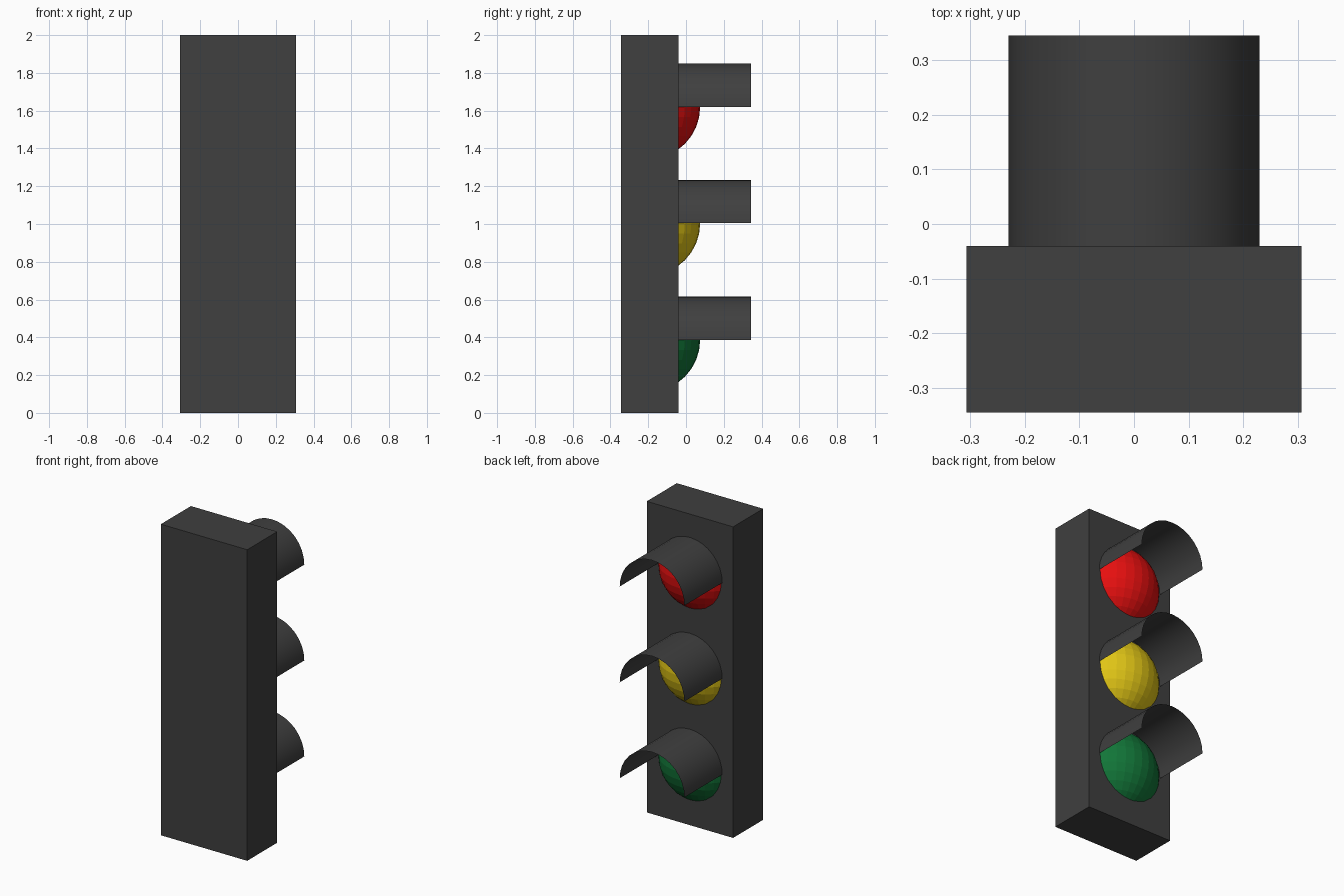
import bpy, bmesh, math
from mathutils import Matrix, Vector

if "Cube" in bpy.data.objects:
    bpy.data.objects.remove(bpy.data.objects["Cube"])

FACE_Y = -0.04                      # front plane of the housing
CENTRES = [1.62, 1.004, 0.387]      # lamp heights
VISOR_R, VISOR_END = 0.23, 0.345
RIM_R, BULGE = 0.225, 0.115         # lens rim radius and height


def material(name, rgb):
    m = bpy.data.materials.new(name)
    m.diffuse_color = (*rgb, 1)
    m.use_nodes = True
    m.node_tree.nodes["Principled BSDF"].inputs["Base Color"].default_value = m.diffuse_color
    return m


def finish(bm, name, mat):
    me = bpy.data.meshes.new(name)
    bm.to_mesh(me)
    bm.free()
    me.materials.append(mat)
    ob = bpy.data.objects.new(name, me)
    bpy.context.collection.objects.link(ob)
    return ob


black = material("charcoal", (0.05, 0.05, 0.05))
colours = [("red", (0.80, 0.005, 0.005)),
           ("yellow", (0.75, 0.56, 0.008)),
           ("green", (0.006, 0.18, 0.04))]

# Housing box
bm = bmesh.new()
bmesh.ops.create_cube(bm, size=1, matrix=Matrix.Translation((0, -0.1925, 1))
                      @ Matrix.Diagonal((0.614, 0.305, 2, 1)))
finish(bm, "housing", black)


def lens(name, z, mat):
    # Sphere cut down to the cap that bulges out of the housing
    r = (RIM_R ** 2 + BULGE ** 2) / (2 * BULGE)
    bm = bmesh.new()
    bmesh.ops.create_uvsphere(bm, u_segments=32, v_segments=16, radius=r,
                              matrix=Matrix.Translation((0, FACE_Y + BULGE - r, z)))
    bmesh.ops.bisect_plane(bm, geom=bm.verts[:] + bm.edges[:] + bm.faces[:],
                           plane_co=Vector((0, FACE_Y - 0.002, 0)),
                           plane_no=Vector((0, 1, 0)), clear_inner=True)
    finish(bm, name, mat)


def visor(name, z, steps=16):
    # Thin half-cylinder hood over the lens
    bm = bmesh.new()
    rows = []
    for i in range(steps + 1):
        a = math.pi * i / steps
        x, h = VISOR_R * math.cos(a), z + VISOR_R * math.sin(a)
        rows.append((bm.verts.new((x, FACE_Y, h)), bm.verts.new((x, VISOR_END, h))))
    for (a, b), (c, d) in zip(rows, rows[1:]):
        bm.faces.new((a, c, d, b)).smooth = True
    bmesh.ops.recalc_face_normals(bm, faces=bm.faces)
    if sum((f.normal.z for f in bm.faces)) < 0:
        bmesh.ops.reverse_faces(bm, faces=bm.faces)
    finish(bm, name, black)


for (colour, rgb), z in zip(colours, CENTRES):
    lens(colour + "_lens", z, material(colour, rgb))
    visor(colour + "_visor", z)
